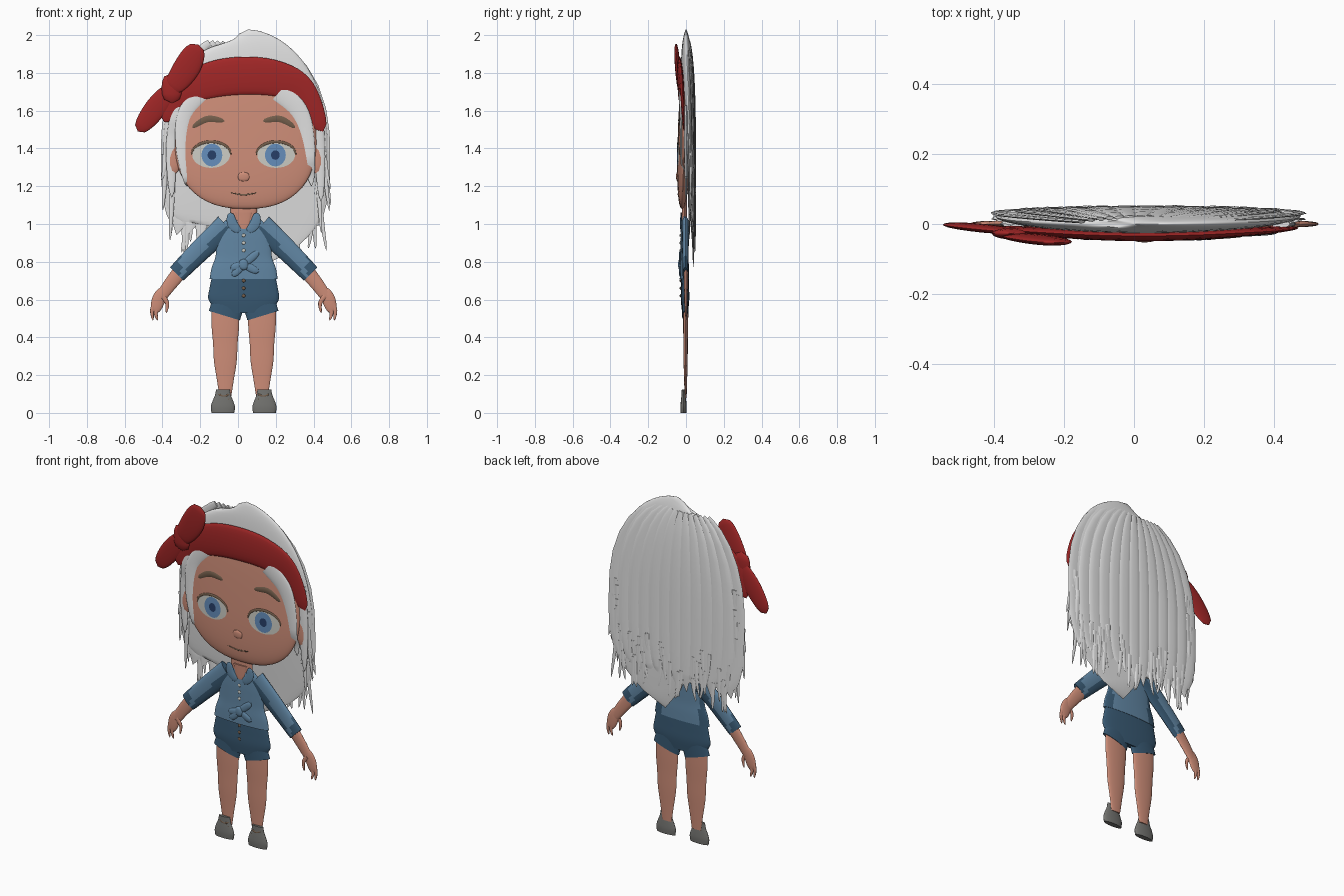
import bpy, bmesh, math, random
from mathutils import Vector
from mathutils.bvhtree import BVHTree

random.seed(4)
if "Cube" in bpy.data.objects:
    bpy.data.objects.remove(bpy.data.objects["Cube"])


def material(name, red, green, blue):
    mat = bpy.data.materials.new(name)
    mat.use_nodes = True
    mat.diffuse_color = (red, green, blue, 1)
    mat.node_tree.nodes["Principled BSDF"].inputs["Base Color"].default_value = mat.diffuse_color
    return mat


SKIN = material("skin", .62, .27, .19)
HAIR = material("white hair", .76, .76, .76)
RED = material("red cloth", .36, .02, .02)
DENIM = material("denim blue", .12, .24, .37)
NAVY = material("dark denim", .04, .1, .17)
GREY = material("shoe grey", .17, .17, .16)
WHITE = material("eye white", .6, .6, .55)
IRIS = material("iris blue", .13, .27, .5)
PUPIL = material("pupil blue", .02, .05, .14)
BROWN = material("brow brown", .17, .11, .07)
MIDDLE = .03    # body centre line


# Width rules along a path, from start (0) to end (1)
def leaf(t):
    return math.sqrt(max(0, 1 - (2 * t - 1) ** 2))


def spike(t):
    return math.sqrt(1 - t)


def taper(t):
    return 1 - t / 3


def smooth(points, steps=6):
    """Catmull-Rom curve through tuples of any size."""
    curve, last = [], len(points) - 1
    for i in range(last):
        near = [points[max(0, min(last, i + k))] for k in (-1, 0, 1, 2)]
        for t in (s / steps for s in range(steps)):
            curve.append(tuple(b + t / 2 * (c - a + t * (2*a - 5*b + 4*c - d + t * (3*b - a - 3*c + d)))
                               for a, b, c, d in zip(*near)))
    return curve + [points[-1]]


def path(points, width, shape=leaf, y=0, ratio=.2):
    """Rows of (x, z, half width, y, half depth) along a curve in the xz plane."""
    curve = smooth(points)
    rows = []
    for i, (x, z) in enumerate(curve):
        half = max(width * shape(i / (len(curve) - 1)), .001)
        rows.append((x, z, half, y(x, z) if callable(y) else y, half * ratio))
    return rows


def stack(x, bottom, top, widths, y=0, ratio=.2):
    """Rows at even heights with the given half widths."""
    step = (top - bottom) / (len(widths) - 1)
    return smooth([(x, bottom + i * step, w, y, w * ratio) for i, w in enumerate(widths)])


def oval(x, z, half_width, half_height, y=0, ratio=.2):
    return path([(x, z + half_height), (x, z - half_height)], half_width, leaf, y, ratio)


def finish(name, bm, mats, rule=None):
    bmesh.ops.recalc_face_normals(bm, faces=bm.faces)
    if rule:
        for face in bm.faces:
            face.material_index = int(rule(face.calc_center_median()))
    mesh = bpy.data.meshes.new(name)
    bm.to_mesh(mesh)
    bm.free()
    part = bpy.data.objects.new(name, mesh)
    bpy.context.collection.objects.link(part)
    for mat in mats:
        mesh.materials.append(mat)
    bpy.ops.object.select_all(action='DESELECT')
    part.select_set(True)
    bpy.context.view_layer.objects.active = part
    bpy.ops.object.shade_smooth_by_angle(angle=math.radians(50))
    return part


def loft(name, paths, *mats, sides=20, rule=None):
    """Skin elliptical rings along each path, all in one object."""
    bm = bmesh.new()
    for rows in paths:
        rings = []
        for i, (x, z, width, y, depth) in enumerate(rows):
            before, after = rows[max(i - 1, 0)], rows[min(i + 1, len(rows) - 1)]
            along = Vector((after[0] - before[0], after[1] - before[1])).normalized()
            rings.append([])
            for angle in (math.tau * k / sides for k in range(sides)):
                across = width * math.cos(angle)
                rings[-1].append(bm.verts.new((x + along.y * across, y + depth * math.sin(angle),
                                               z - along.x * across)))
        for ring, following in zip(rings, rings[1:]):
            for k in range(sides):
                bm.faces.new((ring[k - 1], ring[k], following[k], following[k - 1]))
        bm.faces.new(rings[0])
        bm.faces.new(rings[-1])
    return finish(name, bm, mats, rule)


def both(name, paths, *mats, **options):
    """The right-hand part as given and its mirrored left-hand partner."""
    loft("right_" + name, paths, *mats, **options)
    mirrored = [[(2 * MIDDLE - x, *rest) for x, *rest in rows] for rows in paths]
    loft("left_" + name, mirrored, *mats, **options)


def profile(z, middle, up, down, power):
    """Superellipse: relative width of a rounded form at height z."""
    t = min(1, abs(z - middle) / (up if z > middle else down))
    return max(.02, (1 - t ** power) ** (1 / power))


def levels(low, high, count=28):
    """Heights packed closer near both ends."""
    return [low + (high - low) * (1 + math.cos(math.pi * k / count)) / 2 for k in range(count + 1)]


# Head
def head_row(z):
    size = profile(z, 1.45, .42, .37, 2.4)
    return .04, z, .375 * size, .03 * (z - 1.75), .035 * size


head = loft("head", [[head_row(z) for z in levels(1.08, 1.87)]], SKIN, sides=48)
shell = bmesh.new()
shell.from_mesh(head.data)
tree = BVHTree.FromBMesh(shell)
shell.free()


def face_y(x, z):
    hit = tree.ray_cast(Vector((x, -1, z)), Vector((0, 1, 0)))[0]
    return hit.y if hit else 0


def disc(name, x, z, half_width, half_height, lift, mat, sides=28):
    """Thin oval plate that follows the face."""
    bm = bmesh.new()
    rings = []
    for size in (.02, .4, .7, 1):
        rings.append([])
        for angle in (math.tau * k / sides for k in range(sides)):
            px, pz = x + size * half_width * math.cos(angle), z + size * half_height * math.sin(angle)
            rings[-1].append(bm.verts.new((px, face_y(px, pz) - lift, pz)))
    bm.faces.new(rings[0])
    for inner, outer in zip(rings, rings[1:]):
        for k in range(sides):
            bm.faces.new((inner[k - 1], inner[k], outer[k], outer[k - 1]))
    finish(name, bm, [mat])


# Eyes, lids, brows and ears
EYE_Z = 1.365
for side, sign in (("right", -1), ("left", 1)):
    x = .03 + sign * .172
    disc(side + "_eye", x, EYE_Z, .1, .068, .001, WHITE)
    disc(side + "_iris", x - sign * .004, EYE_Z, .055, .06, .002, IRIS)
    disc(side + "_pupil", x - sign * .004, EYE_Z, .023, .025, .003, PUPIL)
    arc = [(x + .105 * math.cos(a), EYE_Z + .07 * math.sin(a)) for a in (math.pi * k / 8 for k in range(9))]
    loft(side + "_eyelid", [path(arc, .008, y=face_y, ratio=.5)], BROWN, sides=8)
    brow = [(x - sign * .07, 1.545), (x + sign * .02, 1.555), (x + sign * .1, 1.51)]
    loft(side + "_brow", [path(brow, .018, y=face_y)], BROWN, sides=8)
    loft(side + "_ear", [oval(.04 + sign * .38, 1.35, .034, .09, ratio=.3)], SKIN)

# Mouth and nose
loft("mouth", [path([(-.04, 1.165), (.03, 1.155), (.1, 1.165)], .004, y=face_y, ratio=.5)], BROWN, sides=8)
loft("nose", [oval(.03, 1.25, .03, .025, face_y)], SKIN)


# Hair cap, moving back as it falls
def hair_row(z):
    size = profile(z, 1.4, .6, .48, 2.2 if z > 1.4 else 4)
    y = .036 * (2 - z)
    return .04 * size, z, .435 * size, y, (.05 - y) * size


def on_hair(t, z, face=1):
    """Point on the cap, t from right edge (-1) to left edge (1)."""
    x, z, width, y, depth = hair_row(z)
    return x + t * width, y + face * depth * math.sqrt(1 - t * t), width


loft("hair_cap", [[hair_row(z) for z in levels(.92, 2)]], HAIR, sides=48)

# Long locks down the back
locks = []
for k in range(-6, 7):
    t, rows = k * .155, []
    for z in levels(1, 1.96, 12):
        x, y, width = on_hair(t, z)
        rows.append((x, z, width * .1, y - .002, .005))
    tip = random.uniform(.85, .93) + .08 * abs(t)
    rows.append((x + random.uniform(-.02, .02), tip, .002, .04, .001))
    locks.append(rows)
loft("back_locks", locks, HAIR, sides=10)


# Ragged ends and loose side strands
def strand(t, z, drop, drift, width, face=1):
    x, y, _ = on_hair(t, z, face)
    points = [(x, z), (x + drift / 4, z - drop / 2), (x + drift, max(.85, z - drop))]
    return path(points, width, spike, lambda _, height: y + (.04 - y) * (z - height) / 2, .3)


vary = random.uniform
strands = [strand(vary(-.9, .9), vary(1, 1.2), vary(.13, .22), vary(-.03, .03), .016) for _ in range(44)]
for sign in (-1, 1):
    strands += [strand(sign * vary(.88, .98), vary(1.25, 1.6), vary(.2, .42), sign * vary(-.03, .04),
                       .018, random.choice((-1, 1))) for _ in range(16)]
loft("hair_strands", strands, HAIR, sides=8)

# Locks framing the face
loft("face_locks", [
    path([(-.19, 1.7), (-.28, 1.58), (-.3, 1.4), (-.27, 1.2)], .05, spike, face_y),
    path([(-.31, 1.62), (-.35, 1.4), (-.35, 1.14)], .045, spike, face_y, .3),
    path([(.22, 1.7), (.32, 1.6), (.37, 1.45), (.39, 1.2)], .06, spike, face_y),
    path([(.4, 1.62), (.43, 1.4), (.44, 1.12)], .045, spike, face_y, .3)], HAIR)

# Headband and bow
loft("headband", [path([(-.39, 1.54), (-.3, 1.69), (-.15, 1.76), (.02, 1.785), (.2, 1.77), (.34, 1.7), (.45, 1.49)],
                       .1, y=lambda x, z: -.034 * math.cos(3 * (x - .03)), ratio=.15)], RED)
loft("bow_loops", [path([(-.36, 1.7), (-.27, 1.83), (-.21, 1.95)], .07, y=lambda x, z: -.06 - x / 12 - .03 * (z - 1.6)),
                   path([(-.34, 1.73), (-.43, 1.62), (-.53, 1.49)], .058, y=lambda x, z: -.06 - x / 9)], RED)
loft("bow_knot", [oval(-.35, 1.72, .055, .08, -.027, .3)], RED)

# Neck and shirt
loft("neck", [stack(MIDDLE, 1, 1.14, [.07, .07], -.008)], SKIN)
loft("shirt", [stack(MIDDLE, .71, 1.05, [.18, .17, .15, .145, .14, .12, .06], -.008, .14)], DENIM, NAVY, sides=32,
     rule=lambda spot: spot.y > -.005 and abs(spot.x - MIDDLE) > .12)
loft("neck_opening", [path([(MIDDLE, 1.06), (MIDDLE, .96)], .045, spike, -.024, .12)], SKIN)
both("collar", [path([(-.04, 1.06), (-.03, 1), (.01, .96)], .026, y=-.026)], DENIM)
loft("shirt_knot", [oval(MIDDLE, .785, .026, .03, -.033, .35)] + [
    path([(MIDDLE, .785), (MIDDLE + x, .785 + z)], .02, y=-.032, ratio=.3)
    for x, z in ((-.07, -.02), (.08, .07), (.08, -.04), (-.06, -.06))], DENIM, sides=10)
loft("shirt_buttons", [oval(MIDDLE, z, .009, .009, -.03, .4) for z in (.94, .9, .86)], WHITE, sides=8)
loft("shorts_buttons", [oval(MIDDLE, z, .009, .009, -.03, .4) for z in (.7, .66, .62)], BROWN, sides=8)


# Sleeves, dark beneath and at the cuff
def dark_sleeve(spot):
    reach = abs(spot.x - MIDDLE)
    return reach > .335 or spot.z + 1.14 * reach < 1.1


both("sleeve", [path([(-.06, .99), (-.19, .87), (-.325, .735)], .066, lambda t: 1 - t / 4, -.003, .3)],
     DENIM, NAVY, rule=dark_sleeve)

# Forearms, hands and fingers
both("arm", [path([(-.28, .78), (-.36, .68), (-.41, .61)], .042, taper, ratio=.3),
             path([(-.39, .66), (-.42, .6), (-.44, .53)], .035, ratio=.25),
             path([(-.44, .58), (-.455, .54), (-.45, .49)], .015, spike, ratio=.5),
             path([(-.42, .57), (-.435, .53), (-.425, .49)], .015, spike, ratio=.5),
             path([(-.4, .62), (-.375, .58), (-.38, .53)], .015, spike, -.004, .5)], SKIN, sides=14)

# Shorts and legs
loft("shorts_hips", [stack(MIDDLE, .53, .73, [.13, .185, .18, .165], -.005, .12)], NAVY, sides=32)
both("shorts_leg", [path([(-.04, .62), (-.072, .515)], .086, lambda t: 1, -.004)], NAVY)
both("leg", [stack(-.067, .08, .56, [.03, .045, .06, .065, .073, .073], -.002, .18)], SKIN)

# Shoes
both("shoe", [stack(-.08, 0, .125, [.06, .064, .055, .042, .036], -.013, .26)], GREY)
both("laces", [path([(-.105, z), (-.075, z - .012), (-.045, z)], .006, y=-.022, ratio=.5) for z in (.075, .1)],
     BROWN, sides=8)
